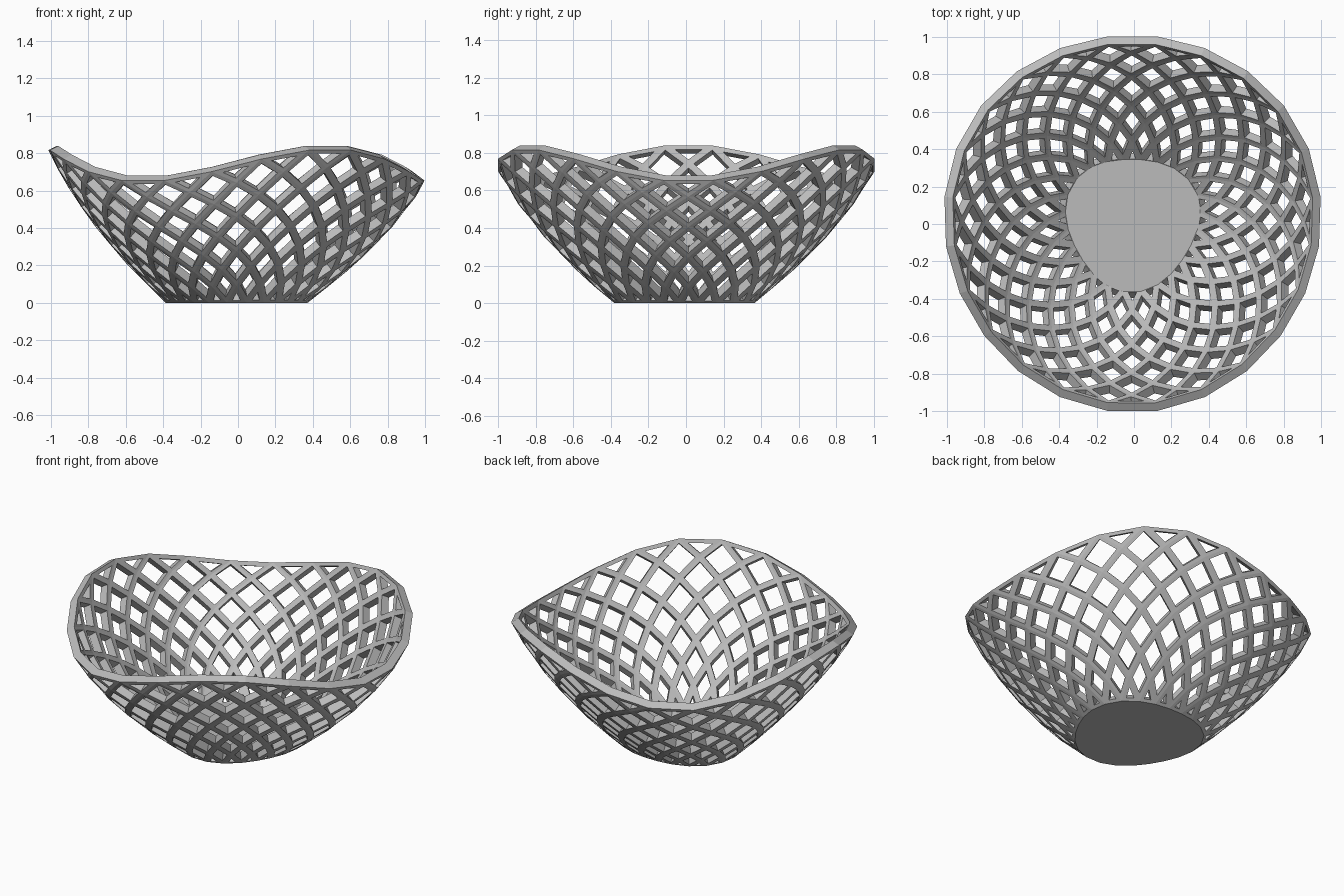
import bpy, bmesh
from math import sin, cos, tau

cube = bpy.data.objects.get("Cube")
if cube:
    bpy.data.objects.remove(cube, do_unlink=True)

grey = bpy.data.materials.new("warm_grey")
grey.use_nodes = True
grey.diffuse_color = (0.5, 0.5, 0.5, 1)
grey.node_tree.nodes["Principled BSDF"].inputs["Base Color"].default_value = (0.5, 0.5, 0.5, 1)

SIDES, ROWS = 24, 8
STRUT, WALL = 0.021, 0.05


def bowl_point(row, column):
    """Point on the outer wall; odd rows shift by half a column."""
    t = row / ROWS
    a = (column + 0.5 + 0.5 * (row % 2)) * tau / SIDES
    r = 0.375 + 0.635 * (1.4 * t - 0.4 * t * t) + 0.022 * (1 - 0.5 * t) * sin(3 * a)
    height = 0.735 - 0.088 * cos(3 * a)
    return (r * cos(a) - 0.008, r * sin(a) + 0.012, t * height)


bm = bmesh.new()
grid = [[bm.verts.new(bowl_point(k, i)) for i in range(SIDES)] for k in range(ROWS + 1)]


def node(row, i):
    return grid[row][i % SIDES]


# Diamond cells, closed off with triangles at the base and the rim
cells = []
for i in range(SIDES):
    cells.append(bm.faces.new((node(0, i), node(0, i + 1), node(1, i))))
    cells.append(bm.faces.new((node(ROWS, i), node(ROWS - 1, i), node(ROWS, i + 1))))
    for k in range(1, ROWS):
        s = k % 2
        cells.append(bm.faces.new((node(k - 1, i + s), node(k, i + 1),
                                   node(k + 1, i + s), node(k, i))))

# Solid floor
bm.faces.new(grid[0])
bmesh.ops.recalc_face_normals(bm, faces=bm.faces[:])

# Cut a hole in each cell, leaving the crossing struts
bmesh.ops.inset_individual(bm, faces=cells, thickness=STRUT, use_even_offset=True)
bmesh.ops.delete(bm, geom=cells, context='FACES')
mesh = bpy.data.meshes.new("lattice_bowl")
bm.to_mesh(mesh)
bm.free()
mesh.materials.append(grey)

bowl = bpy.data.objects.new("lattice_bowl", mesh)
bpy.context.collection.objects.link(bowl)

# Wall thickness grows inward
solid = bowl.modifiers.new("wall_thickness", 'SOLIDIFY')
solid.thickness = WALL
solid.offset = -1
solid.use_even_offset = True
